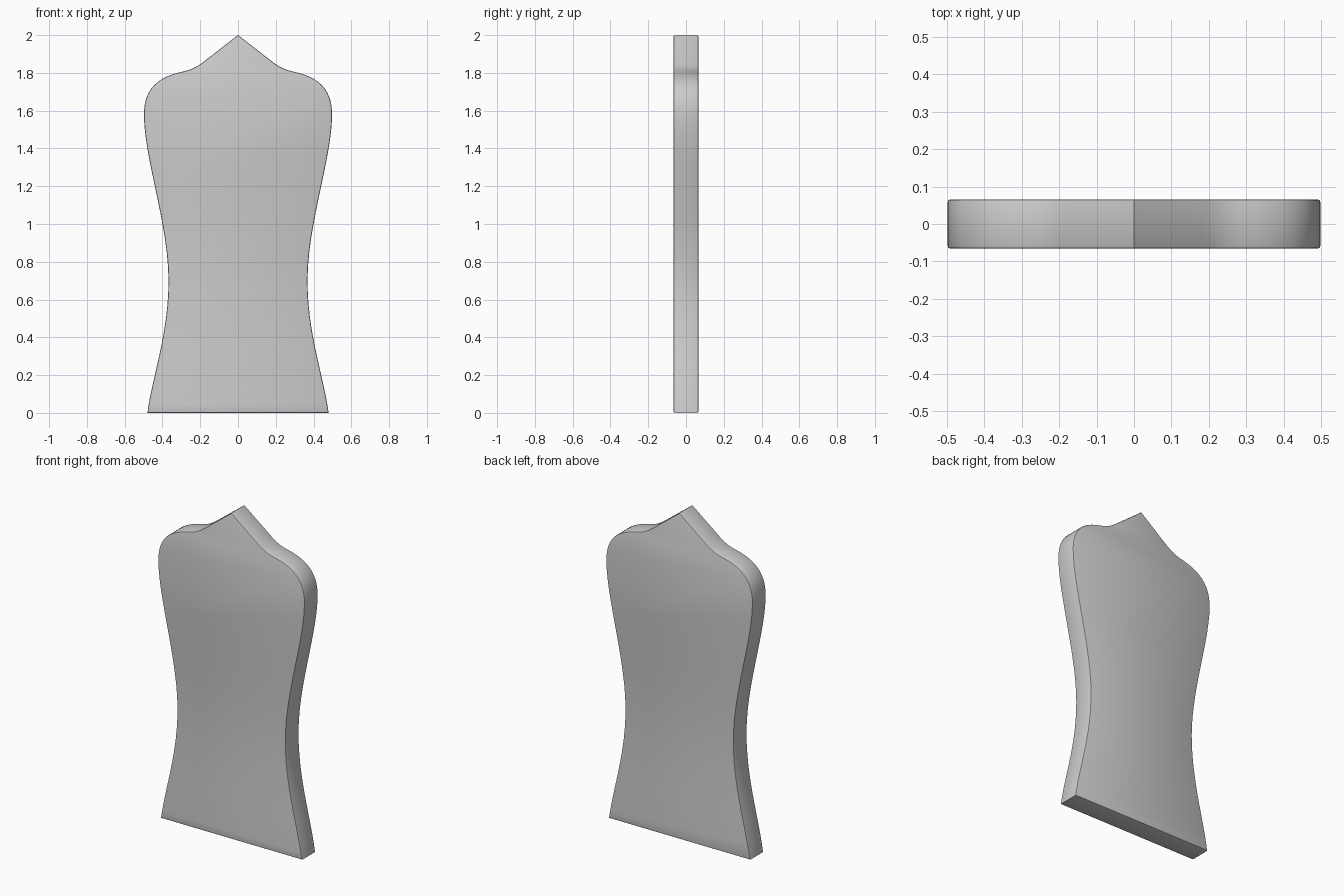
import bpy, bmesh
from mathutils import Vector
from mathutils.geometry import interpolate_bezier

if "Cube" in bpy.data.objects:
    bpy.data.objects.remove(bpy.data.objects["Cube"])

HALF_DEPTH = 0.066

# Right half of the outline (x, z): start, handle, handle, end
segments = [
    ((0.48, 0.0), (0.452, 0.20), (0.368, 0.42), (0.368, 0.70)),      # flared base to waist
    ((0.368, 0.70), (0.368, 1.00), (0.498, 1.35), (0.498, 1.58)),    # waist to shoulder
    ((0.498, 1.58), (0.498, 1.70), (0.44, 1.775), (0.30, 1.805)),    # rounded shoulder
    ((0.30, 1.805), (0.25, 1.816), (0.225, 1.828), (0.19, 1.853)),   # dip below the point
]
right = []
for seg in segments:
    pts = interpolate_bezier(*[Vector((x, 0, z)) for x, z in seg], 14)
    right += pts if not right else pts[1:]
left = [Vector((-p.x, 0, p.z)) for p in reversed(right)]
outline = right + [Vector((0, 0, 2.0))] + left

# Extrude the mirrored outline through the thickness
bm = bmesh.new()
front = bm.faces.new([bm.verts.new((p.x, -HALF_DEPTH, p.z)) for p in outline])
ext = bmesh.ops.extrude_face_region(bm, geom=[front], use_keep_orig=True)
verts = [g for g in ext["geom"] if isinstance(g, bmesh.types.BMVert)]
bmesh.ops.translate(bm, verts=verts, vec=(0, 2 * HALF_DEPTH, 0))
bmesh.ops.recalc_face_normals(bm, faces=bm.faces[:])

# Soften the front and back rims
rims = [e for e in bm.edges if abs(e.verts[0].co.y - e.verts[1].co.y) < 1e-5]
bmesh.ops.bevel(bm, geom=rims, offset=0.007, segments=2, profile=0.5, affect='EDGES')

mesh = bpy.data.meshes.new("pointed_slab")
bm.to_mesh(mesh)
bm.free()
slab = bpy.data.objects.new("pointed_slab", mesh)
bpy.context.collection.objects.link(slab)
bpy.context.view_layer.objects.active = slab
slab.select_set(True)
bpy.ops.object.shade_smooth_by_angle(angle=0.52)
